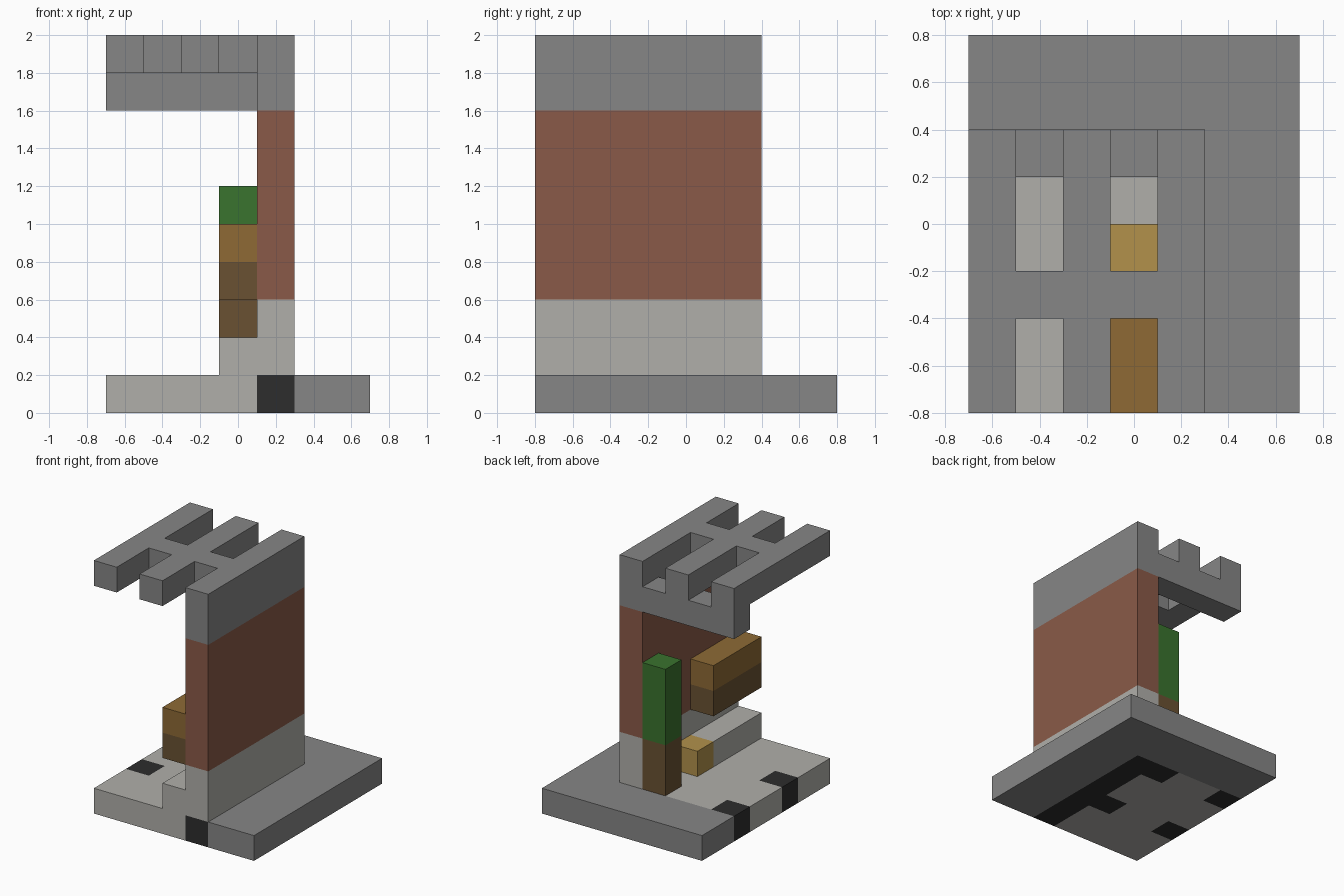
import bpy, bmesh
from mathutils import Vector

if "Cube" in bpy.data.objects:
    bpy.data.objects.remove(bpy.data.objects["Cube"], do_unlink=True)

UNIT = 0.2                            # edge of one building block
CORNER = Vector((-0.7, -0.8, 0.0))    # block (0, 0, 0) starts here


def linear(c):
    c /= 255
    return c / 12.92 if c <= 0.04045 else ((c + 0.055) / 1.055) ** 2.4


def material(name, r, g, b):
    colour = (linear(r), linear(g), linear(b), 1)
    mat = bpy.data.materials.new(name)
    mat.use_nodes = True
    mat.diffuse_color = colour
    mat.node_tree.nodes["Principled BSDF"].inputs["Base Color"].default_value = colour
    return mat


def blocks(name, mat, *boxes):
    """One object made of boxes, each (from, to) in whole blocks."""
    bm = bmesh.new()
    for low, high in boxes:
        a, b = (CORNER + Vector(p) * UNIT for p in (low, high))
        cube = bmesh.ops.create_cube(bm, size=1)["verts"]
        bmesh.ops.scale(bm, vec=b - a, verts=cube)
        bmesh.ops.translate(bm, vec=(a + b) / 2, verts=cube)
    mesh = bpy.data.meshes.new(name)
    bm.to_mesh(mesh)
    bm.free()
    mesh.materials.append(mat)
    obj = bpy.data.objects.new(name, mesh)
    bpy.context.collection.objects.link(obj)
    return obj


stone = material("stone grey", 134, 134, 134)
pale = material("pale stone", 176, 175, 170)
brick = material("brick red", 138, 90, 72)
black = material("black", 45, 45, 45)
dark_wood = material("dark wood", 106, 81, 50)
wood = material("medium wood", 142, 106, 53)
tan = material("tan wood", 178, 145, 75)
green = material("leaf green", 58, 115, 46)

# Ground slab: paving around two sides, pale floor, black footings
blocks("paving", stone, ((5, 0, 0), (7, 8, 1)), ((0, 6, 0), (5, 8, 1)))
blocks("floor", pale, ((0, 0, 0), (4, 2, 1)), ((1, 2, 0), (3, 3, 1)),
       ((0, 3, 0), (4, 5, 1)), ((1, 5, 0), (3, 6, 1)))
blocks("wall_footing", black, ((4, 0, 0), (5, 6, 1)))
for x in (0, 3):
    for y in (2, 5):
        blocks("floor_footing", black, ((x, y, 0), (x + 1, y + 1, 1)))

# Wall in three bands
for name, mat, low, high in (("wall_plinth", pale, 1, 3),
                             ("wall_brick", brick, 3, 8),
                             ("wall_top", stone, 8, 10)):
    blocks(name, mat, ((4, 0, low), (5, 6, high)))

# Open roof: back beam, two long bars and short cross pieces
blocks("roof_beam", stone, ((0, 5, 8), (4, 6, 9)))
for x in (0, 2):
    blocks("roof_bar", stone, ((x, 0, 9), (x + 1, 6, 10)))
    blocks("roof_cross_piece", stone, ((x + 1, 2, 9), (x + 2, 3, 10)))

# Counter along the wall with a stool block at its end
blocks("counter", pale, ((3, 0, 1), (4, 3, 2)))
blocks("stool", tan, ((3, 3, 1), (4, 4, 2)))

# Wall cabinet
blocks("cabinet_lower", dark_wood, ((3, 0, 3), (4, 3, 4)))
blocks("cabinet_upper", wood, ((3, 0, 4), (4, 3, 5)))

# Plant at the back corner
blocks("plant_stand", dark_wood, ((3, 5, 1), (4, 6, 3)))
blocks("plant", green, ((3, 5, 3), (4, 6, 6)))
